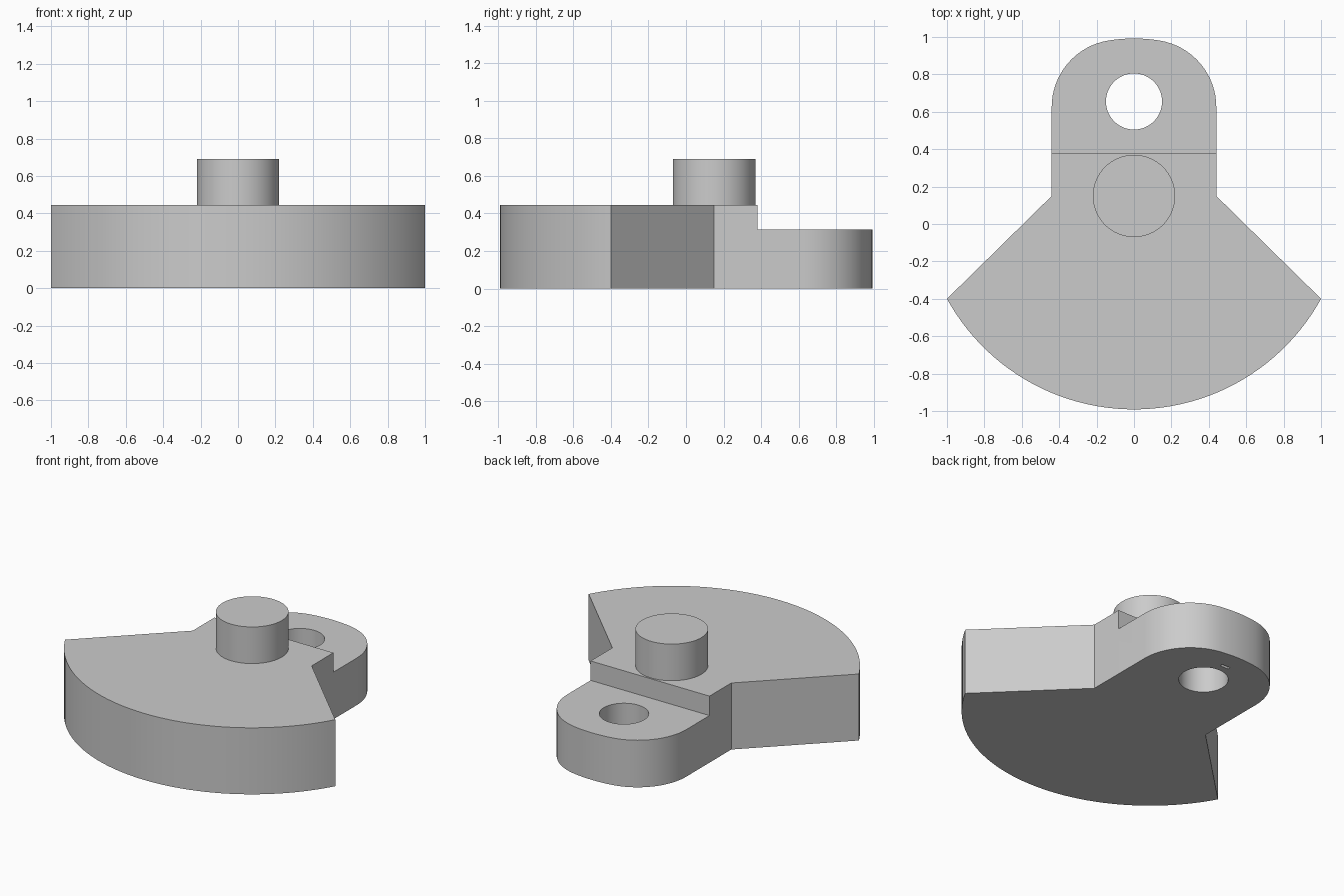
import bpy, bmesh, math

if "Cube" in bpy.data.objects:
    bpy.data.objects.remove(bpy.data.objects["Cube"], do_unlink=True)

BODY_H, LUG_H, PIN_TOP = 0.445, 0.315, 0.69
HALF_W, PIVOT_Y, HOLE_Y = 0.44, 0.15, 0.655

grey = bpy.data.materials.new("plain grey")
grey.use_nodes = True
colour = (0.6, 0.6, 0.6, 1)
grey.diffuse_color = colour
grey.node_tree.nodes["Principled BSDF"].inputs["Base Color"].default_value = colour


def arc(cx, cy, r, start, end, n):
    return [(cx + r * math.cos(start + (end - start) * i / n),
             cy + r * math.sin(start + (end - start) * i / n)) for i in range(n + 1)]


def prism(name, outline, z0, z1):
    """Extrude a flat counter-clockwise outline between two heights."""
    bm = bmesh.new()
    base = bm.faces.new([bm.verts.new((x, y, z0)) for x, y in outline])
    top = bmesh.ops.extrude_face_region(bm, geom=[base])["geom"]
    bmesh.ops.translate(bm, vec=(0, 0, z1 - z0),
                        verts=[v for v in top if isinstance(v, bmesh.types.BMVert)])
    bmesh.ops.recalc_face_normals(bm, faces=bm.faces)
    mesh = bpy.data.meshes.new(name)
    bm.to_mesh(mesh)
    bm.free()
    mesh.materials.append(grey)
    obj = bpy.data.objects.new(name, mesh)
    bpy.context.collection.objects.link(obj)
    return obj


def select(obj):
    bpy.ops.object.select_all(action='DESELECT')
    obj.select_set(True)
    bpy.context.view_layer.objects.active = obj


def cut(target, cutter):
    cutter.hide_render = True
    mod = target.modifiers.new(cutter.name, 'BOOLEAN')
    mod.operation, mod.solver, mod.object = 'DIFFERENCE', 'EXACT', cutter
    select(target)
    bpy.ops.object.modifier_apply(modifier=mod.name)
    bpy.data.objects.remove(cutter, do_unlink=True)


def circle(cy, r, n=64):
    return arc(0, cy, r, 0, 2 * math.pi, n)[:-1]


def rect(x, y0, y1):
    return [(-x, y0), (x, y0), (x, y1), (-x, y1)]


# Outline: fan-shaped weight, straight neck, rounded lug end
fan_a = math.atan2(-0.55, 1)
fan_r = math.hypot(1, 0.55)
end_r, fillet = 0.842, 0.36
fx = HALF_W - fillet
fy = PIVOT_Y + math.sqrt((end_r - fillet) ** 2 - fx ** 2)
tip_a = math.atan2(fy - PIVOT_Y, fx)
outline = arc(0, PIVOT_Y, fan_r, -math.pi - fan_a, fan_a, 48)
outline += [(HALF_W, PIVOT_Y)]
outline += arc(fx, fy, fillet, 0, tip_a, 16)
outline += arc(0, PIVOT_Y, end_r, tip_a, math.pi - tip_a, 8)[1:-1]
outline += arc(-fx, fy, fillet, math.pi - tip_a, math.pi, 16)
outline += [(-HALF_W, PIVOT_Y)]
body = prism("counterweight_body", outline, 0, BODY_H)

# Lowered lug, its through hole and the small slot underneath
cut(body, prism("lug_step", rect(0.6, 0.38, 1.2), LUG_H, 0.6))
cut(body, prism("lug_hole", circle(HOLE_Y, 0.15), -0.1, 0.6))
cut(body, prism("underside_slot", rect(0.03, 0.85, 0.87), -0.1, 0.02))

# Pivot pin
pin = prism("pivot_pin", circle(PIVOT_Y, 0.22), BODY_H - 0.02, PIN_TOP)

for obj in (body, pin):
    select(obj)
    bpy.ops.object.shade_smooth_by_angle(angle=math.radians(30))
